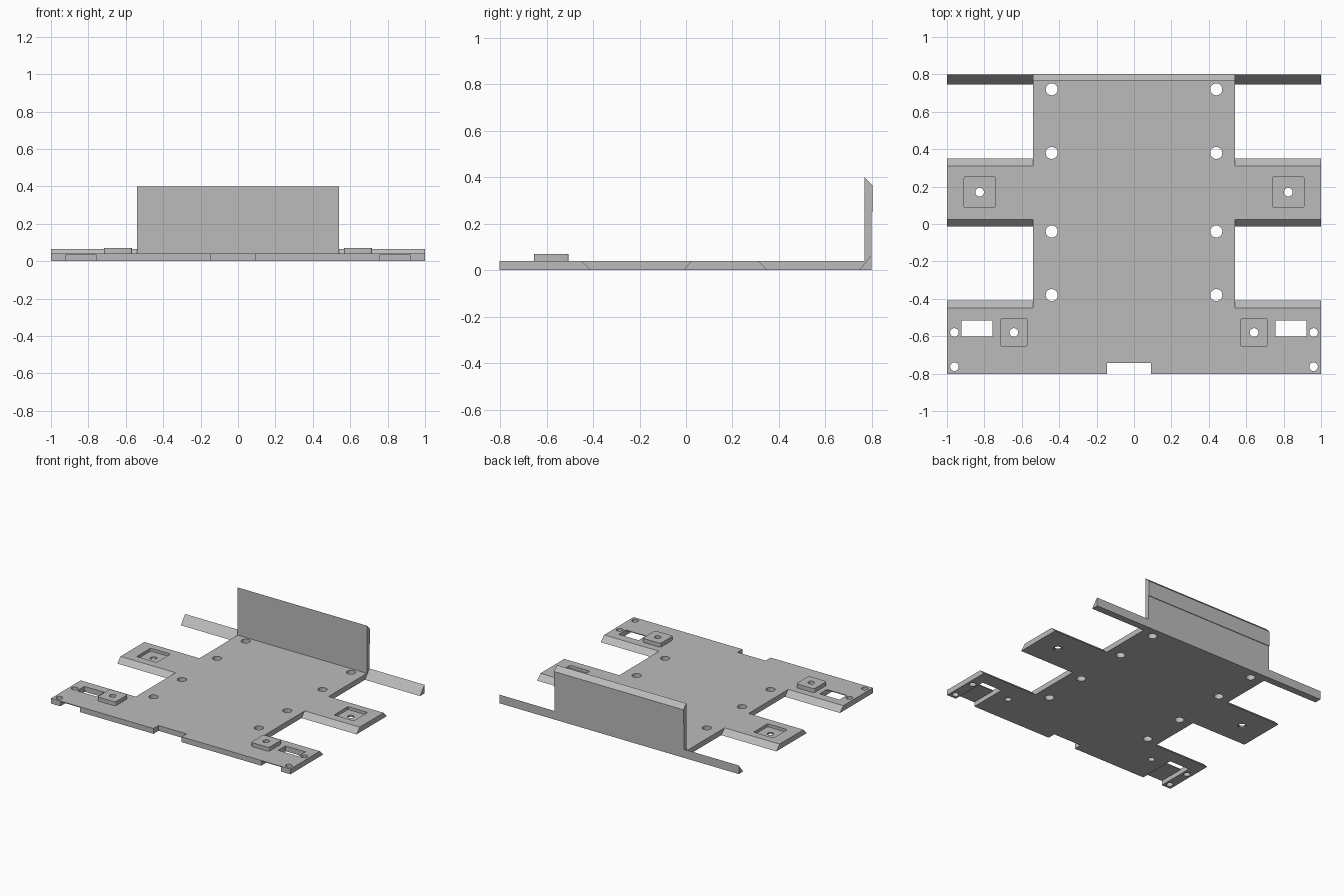
import bpy, bmesh
from mathutils import Matrix

cube = bpy.data.objects.get("Cube")
if cube:
    bpy.data.objects.remove(cube, do_unlink=True)

# Single bare metal grey
grey = bpy.data.materials.new("plain_grey")
grey.use_nodes = True
colour = (0.5, 0.5, 0.5, 1)
grey.diffuse_color = colour
grey.node_tree.nodes["Principled BSDF"].inputs["Base Color"].default_value = colour

THICK = 0.04
FRONT = -0.803


def finish(name, bm):
    bmesh.ops.recalc_face_normals(bm, faces=bm.faces[:])
    mesh = bpy.data.meshes.new(name)
    bm.to_mesh(mesh)
    bm.free()
    obj = bpy.data.objects.new(name, mesh)
    bpy.context.collection.objects.link(obj)
    mesh.materials.append(grey)
    return obj


def prism(name, profile, x0, x1):
    """Extrude a (y, z) profile along x."""
    bm = bmesh.new()
    face = bm.faces.new([bm.verts.new((x0, y, z)) for y, z in profile])
    new = bmesh.ops.extrude_face_region(bm, geom=[face])["geom"]
    verts = [v for v in new if isinstance(v, bmesh.types.BMVert)]
    bmesh.ops.translate(bm, verts=verts, vec=(x1 - x0, 0, 0))
    return finish(name, bm)


def box(name, x0, x1, y0, y1, z0, z1, corner=0):
    """Box with optional rounded upright corners."""
    bm = bmesh.new()
    place = Matrix.Translation(((x0 + x1) / 2, (y0 + y1) / 2, (z0 + z1) / 2))
    size = Matrix.Diagonal((x1 - x0, y1 - y0, z1 - z0, 1))
    bmesh.ops.create_cube(bm, size=1, matrix=place @ size)
    if corner:
        upright = [e for e in bm.edges if abs(e.verts[0].co.z - e.verts[1].co.z) > 0.001]
        bmesh.ops.bevel(bm, geom=upright, offset=corner, segments=3, profile=0.5, affect='EDGES')
    return finish(name, bm)


def drill(x, y, radius, z0=-0.1, z1=0.2):
    bm = bmesh.new()
    bmesh.ops.create_cone(bm, cap_ends=True, segments=32, radius1=radius, radius2=radius,
                          depth=z1 - z0, matrix=Matrix.Translation((x, y, (z0 + z1) / 2)))
    return finish("drill_cutter", bm)


def cut(obj, cutters):
    """Subtract each cutter, then discard it."""
    bpy.context.view_layer.objects.active = obj
    for cutter in cutters:
        cutter.hide_render = True
        mod = obj.modifiers.new("cut", 'BOOLEAN')
        mod.operation = 'DIFFERENCE'
        mod.solver = 'EXACT'
        mod.object = cutter
        bpy.ops.object.modifier_apply(modifier=mod.name)
        bpy.data.objects.remove(cutter, do_unlink=True)


def smooth(obj):
    bpy.ops.object.select_all(action='DESELECT')
    obj.select_set(True)
    bpy.context.view_layer.objects.active = obj
    bpy.ops.object.shade_smooth_by_angle(angle=0.5)


def span(side, inner, outer):
    return sorted((side * inner, side * outer))


# Base plate bent up into the rear wall, with its stepped lip and slanted top
base = prism("base_plate_and_rear_wall",
             [(FRONT, 0), (0.798, 0), (0.798, 0.25), (0.803, 0.25), (0.803, 0.365),
              (0.768, 0.4), (0.768, THICK), (FRONT, THICK)], -0.54, 0.54)
cut(base, [box("notch_cutter", -0.145, 0.09, -0.9, -0.743, -0.1, 0.1)]
    + [drill(s * 0.44, y, 0.032) for s in (-1, 1) for y in (0.72, 0.38, -0.04, -0.38)])
smooth(base)

for side, label in ((1, "left"), (-1, "right")):
    # Front arm: underside channel, slot, and screw holes
    arm = prism(label + "_front_arm",
                [(FRONT, 0), (-0.41, 0), (-0.45, THICK), (FRONT, THICK)], *span(side, 0.54, 1))
    slot = span(side, 0.757, 0.923)
    cut(arm, [box("channel_cutter", *slot, -0.9, -0.515, -0.1, 0.034),
              box("slot_cutter", *slot, -0.602, -0.515, -0.05, 0.1),
              drill(side * 0.96, -0.58, 0.023), drill(side * 0.96, -0.763, 0.023),
              drill(side * 0.642, -0.58, 0.023)])
    smooth(arm)

    # Raised pad on the front arm
    pad = box(label + "_front_pad", *span(side, 0.567, 0.717), -0.655, -0.505, THICK, 0.07, 0.012)
    cut(pad, [drill(side * 0.642, -0.58, 0.023)])
    smooth(pad)

    # Middle arm: square pocket with a counterbored hole
    arm = prism(label + "_middle_arm",
                [(-0.013, 0), (0.35, 0), (0.31, THICK), (0.025, THICK)], *span(side, 0.54, 1))
    cut(arm, [box("pocket_cutter", *span(side, 0.742, 0.908), 0.087, 0.253, 0.018, 0.1, 0.008),
              drill(side * 0.825, 0.17, 0.023),
              drill(side * 0.825, 0.17, 0.032, -0.1, 0.008)])
    smooth(arm)

    # Slanted rear wing
    prism(label + "_rear_wing", [(0.745, 0), (0.798, 0), (0.798, 0.065)], *span(side, 0.54, 1))
